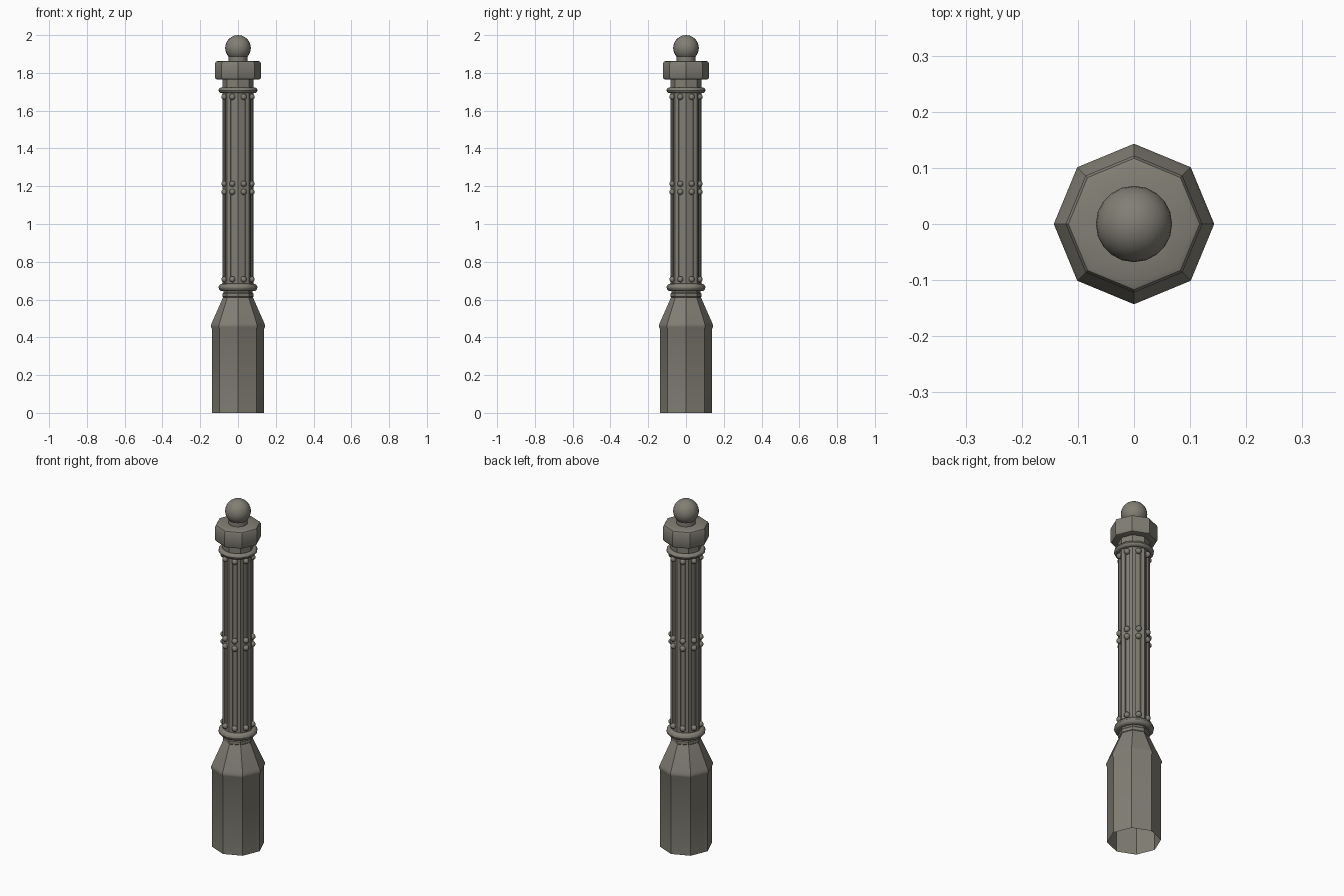
import bpy, bmesh, math

if "Cube" in bpy.data.objects:
    bpy.data.objects.remove(bpy.data.objects["Cube"])

stone = bpy.data.materials.new("warm_grey")
stone.diffuse_color = (0.22, 0.21, 0.175, 1)
stone.use_nodes = True
stone.node_tree.nodes["Principled BSDF"].inputs["Base Color"].default_value = stone.diffuse_color


def finish(name, bm, angle=30):
    bmesh.ops.recalc_face_normals(bm, faces=bm.faces)
    me = bpy.data.meshes.new(name)
    bm.to_mesh(me)
    bm.free()
    ob = bpy.data.objects.new(name, me)
    bpy.context.collection.objects.link(ob)
    me.materials.append(stone)
    bpy.context.view_layer.objects.active = ob
    ob.select_set(True)
    bpy.ops.object.shade_smooth_by_angle(angle=math.radians(angle))
    ob.select_set(False)
    return ob


def loft(name, rings, cap_bottom=False, cap_top=False, angle=30):
    bm = bmesh.new()
    loops = [[bm.verts.new(p) for p in r] for r in rings]
    n = len(loops[0])
    for a, b in zip(loops, loops[1:]):
        for i in range(n):
            bm.faces.new((a[i], a[(i + 1) % n], b[(i + 1) % n], b[i]))
    if cap_bottom:
        bm.faces.new(loops[0][::-1])
    if cap_top:
        bm.faces.new(loops[-1])
    return finish(name, bm, angle)


def lathe(name, profile, sides=8, **kw):
    rings = [[(r * math.cos(2 * math.pi * i / sides), r * math.sin(2 * math.pi * i / sides), z)
              for i in range(sides)] for r, z in profile]
    return loft(name, rings, **kw)


def ring(name, z, r, rr, h):
    # closed rounded band around the shaft
    prof = [(r + rr * math.cos(a), z + h * math.sin(a))
            for a in [2 * math.pi * k / 12 for k in range(13)]]
    return lathe(name, prof, sides=16, angle=60)


# octagonal foot, open underneath, with a tapered shoulder
lathe("base", [(0.138, 0), (0.138, 0.445), (0.143, 0.455), (0.143, 0.465),
               (0.138, 0.478), (0.082, 0.605), (0.078, 0.612)], cap_top=True)

# neck between base and shaft
lathe("lower_neck", [(0.076, 0.61), (0.081, 0.615), (0.081, 0.632), (0.077, 0.637), (0.077, 0.66)])


# octagonal shaft with one shallow flute per side
def section(z, depth):
    R, w = 0.082, 0.013
    apo = R * math.cos(math.pi / 8)
    half = R * math.sin(math.pi / 8)
    pts = []
    for i in range(8):
        a = math.pi / 8 + i * math.pi / 4
        for t, d in ((-half, 0), (-w, 0), (-w * 0.85, depth), (w * 0.85, depth), (w, 0)):
            r = apo - d
            pts.append((r * math.cos(a) - t * math.sin(a), r * math.sin(a) + t * math.cos(a), z))
    return pts


D = 0.007
loft("shaft", [section(z, d) for z, d in (
    (0.65, 0), (0.715, 0), (0.718, D), (1.162, D), (1.165, 0),
    (1.22, 0), (1.223, D), (1.665, D), (1.668, 0), (1.765, 0))])

# bead rows at the flute ends
bm = bmesh.new()
for z in (0.707, 1.17, 1.213, 1.673):
    for i in range(8):
        a = math.pi / 8 + i * math.pi / 4
        res = bmesh.ops.create_uvsphere(bm, u_segments=12, v_segments=8, radius=0.016)
        bmesh.ops.translate(bm, verts=res["verts"],
                            vec=(0.078 * math.cos(a), 0.078 * math.sin(a), z))
finish("beads", bm, 60)

# rounded bands
ring("lower_band", 0.664, 0.083, 0.02, 0.02)
ring("upper_band", 1.708, 0.087, 0.016, 0.015)

# octagonal capital with softened edges
lathe("capital", [(0.08, 1.764), (0.108, 1.764), (0.117, 1.767), (0.122, 1.776), (0.122, 1.85),
                  (0.117, 1.859), (0.108, 1.863), (0.05, 1.863)],
      cap_bottom=True, cap_top=True)

# finial neck and ball
lathe("finial_neck", [(0.05, 1.86), (0.05, 1.9)], sides=16)
bm = bmesh.new()
bmesh.ops.create_uvsphere(bm, u_segments=20, v_segments=14, radius=0.068)
bmesh.ops.translate(bm, verts=bm.verts[:], vec=(0, 0, 1.932))
finish("finial_ball", bm, 60)
